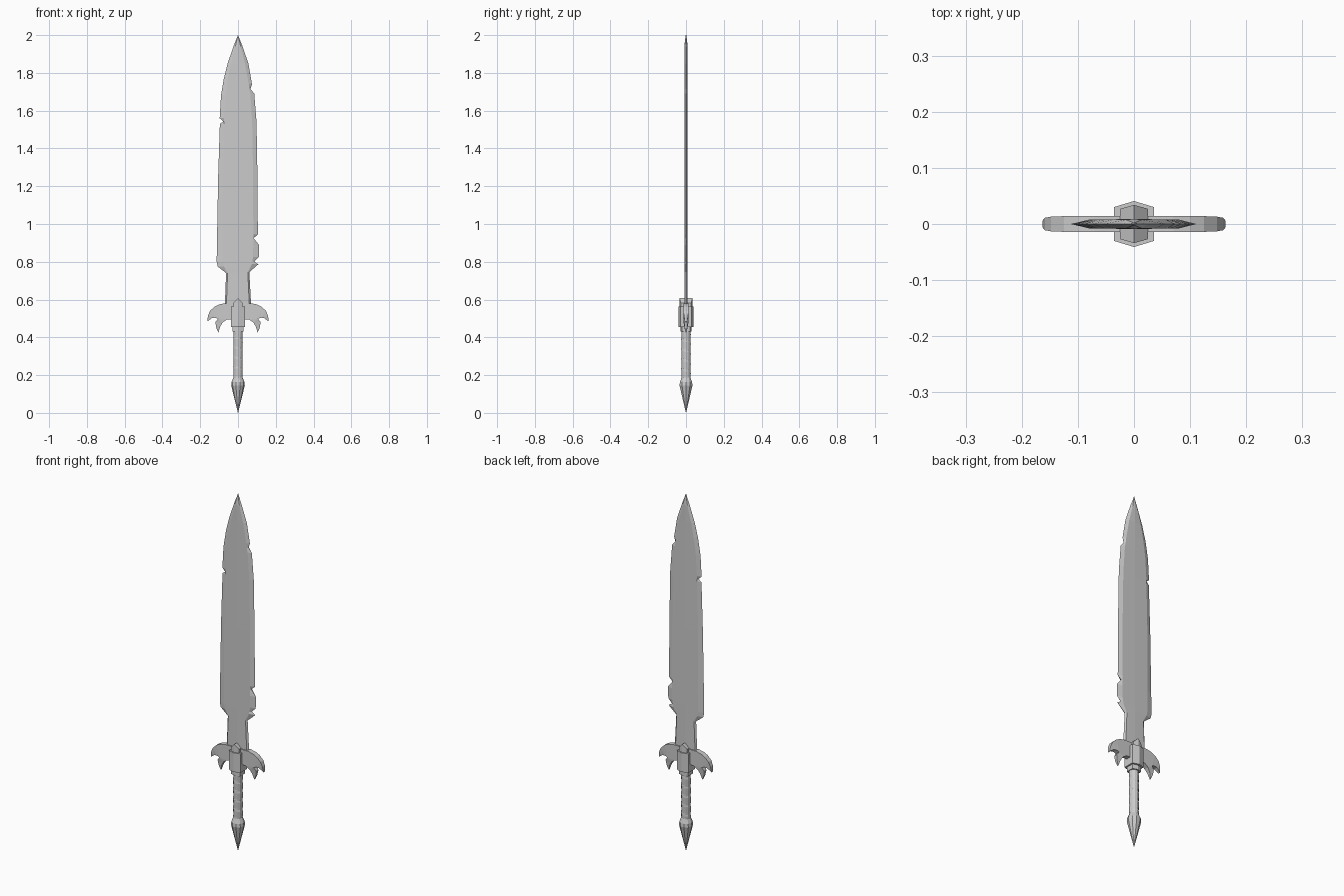
import bpy, bmesh, math


def make(name, verts, faces):
    me = bpy.data.meshes.new(name)
    me.from_pydata(verts, [], faces)
    bm = bmesh.new()
    bm.from_mesh(me)
    bmesh.ops.remove_doubles(bm, verts=bm.verts, dist=0.0002)
    bmesh.ops.triangulate(bm, faces=[f for f in bm.faces if len(f.verts) > 4])
    bmesh.ops.recalc_face_normals(bm, faces=bm.faces)
    bm.to_mesh(me)
    bm.free()
    ob = bpy.data.objects.new(name, me)
    bpy.context.collection.objects.link(ob)
    return ob


def loft(name, rings):
    """Skin a list of equal-length closed rings and cap both ends."""
    n = len(rings[0])
    verts = [p for r in rings for p in r]
    faces = [(k * n + i, k * n + (i + 1) % n, (k + 1) * n + (i + 1) % n, (k + 1) * n + i)
             for k in range(len(rings) - 1) for i in range(n)]
    faces += [tuple(range(n)), tuple(range(len(verts) - n, len(verts)))]
    return make(name, verts, faces)


# Blade halves: (edge x, z, bevel start x), with nicks in the cutting edges
left_edge = [(0.07, 0.56, 0.062), (0.063, 0.74, 0.055), (0.107, 0.775, 0.075), (0.113, 0.80, 0.08),
             (0.111, 0.92, 0.081), (0.105, 1.25, 0.08), (0.096, 1.53, 0.074), (0.077, 1.543, 0.073),
             (0.097, 1.56, 0.073), (0.09, 1.68, 0.066), (0.075, 1.77, 0.053), (0.055, 1.85, 0.037),
             (0.024, 1.94, 0.014), (0, 2.0, 0)]
right_edge = [(0.07, 0.56, 0.06), (0.06, 0.745, 0.052), (0.108, 0.787, 0.074), (0.086, 0.80, 0.076),
              (0.11, 0.825, 0.08), (0.111, 0.89, 0.081), (0.083, 0.925, 0.081), (0.105, 0.945, 0.081),
              (0.103, 1.25, 0.08), (0.098, 1.54, 0.075), (0.086, 1.69, 0.065), (0.066, 1.715, 0.06),
              (0.074, 1.74, 0.057), (0.055, 1.85, 0.037), (0.024, 1.94, 0.014), (0, 2.0, 0)]
for name, side, edge in (("blade_left", -1, left_edge), ("blade_right", 1, right_edge)):
    verts, faces = [], []
    for x, z, b in edge:
        t = 0.009 if x else 0.002
        verts += [(0, -t, z), (side * b, -t * 0.85, z), (side * x, 0, z), (side * b, t * 0.85, z), (0, t, z)]
    for k in range(len(edge) - 1):
        for i in range(4):
            a = k * 5 + i
            faces.append((a, a + 1, a + 6, a + 5))
    make(name, verts, faces)

# Winged guard: (x, z, half thickness), thinning towards the feather tips
wing = [(0, 0.58, 0.014), (0.07, 0.58, 0.014), (0.1, 0.574, 0.014), (0.125, 0.562, 0.014),
        (0.148, 0.54, 0.013), (0.159, 0.515, 0.011), (0.163, 0.483, 0.006), (0.14, 0.501, 0.011),
        (0.122, 0.504, 0.013), (0.106, 0.498, 0.014), (0.12, 0.48, 0.01), (0.115, 0.45, 0.007),
        (0.104, 0.425, 0.003), (0.094, 0.458, 0.009), (0.08, 0.48, 0.013), (0.058, 0.495, 0.014),
        (0.0, 0.495, 0.014)]
for name, side in (("guard_left", -1), ("guard_right", 1)):
    loft(name, [[(side * x, s * t, z) for x, z, t in wing] for s in (-1, 1)])


# Six-sided centre block with collars; the upper collar rises to a peak
def hex_ring(w, d, ridge, z, peak=0.0):
    return [(w, -d, z), (w, d, z), (0, ridge, z + peak), (-w, d, z), (-w, -d, z), (0, -ridge, z + peak)]


loft("guard_block", [hex_ring(0.036, 0.03, 0.041, z) for z in (0.455, 0.562)])
loft("lower_collar", [hex_ring(0.028, 0.022, 0.03, z) for z in (0.43, 0.456)])
loft("upper_collar", [hex_ring(0.025, 0.027, 0.034, 0.56),
                      hex_ring(0.025, 0.027, 0.034, 0.583, 0.024)])

# Grip with a shallow spiral wrap
sides, steps = 12, 30
rings = []
for k in range(steps + 1):
    z = 0.175 + 0.26 * k / steps
    ring = []
    for i in range(sides):
        a = math.tau * i / sides
        r = 0.0235 + 0.002 * ((i / sides + 5 * k / steps) % 1.0)
        ring.append((r * math.cos(a), r * math.sin(a), z))
    rings.append(ring)
loft("grip", rings)

# Pointed pommel
loft("pommel", [[(r * math.cos(math.tau * i / 10), r * math.sin(math.tau * i / 10), z) for i in range(10)]
                for r, z in ((0.024, 0.188), (0.034, 0.163), (0.036, 0.145), (0.031, 0.125), (0.0005, 0.0))])
